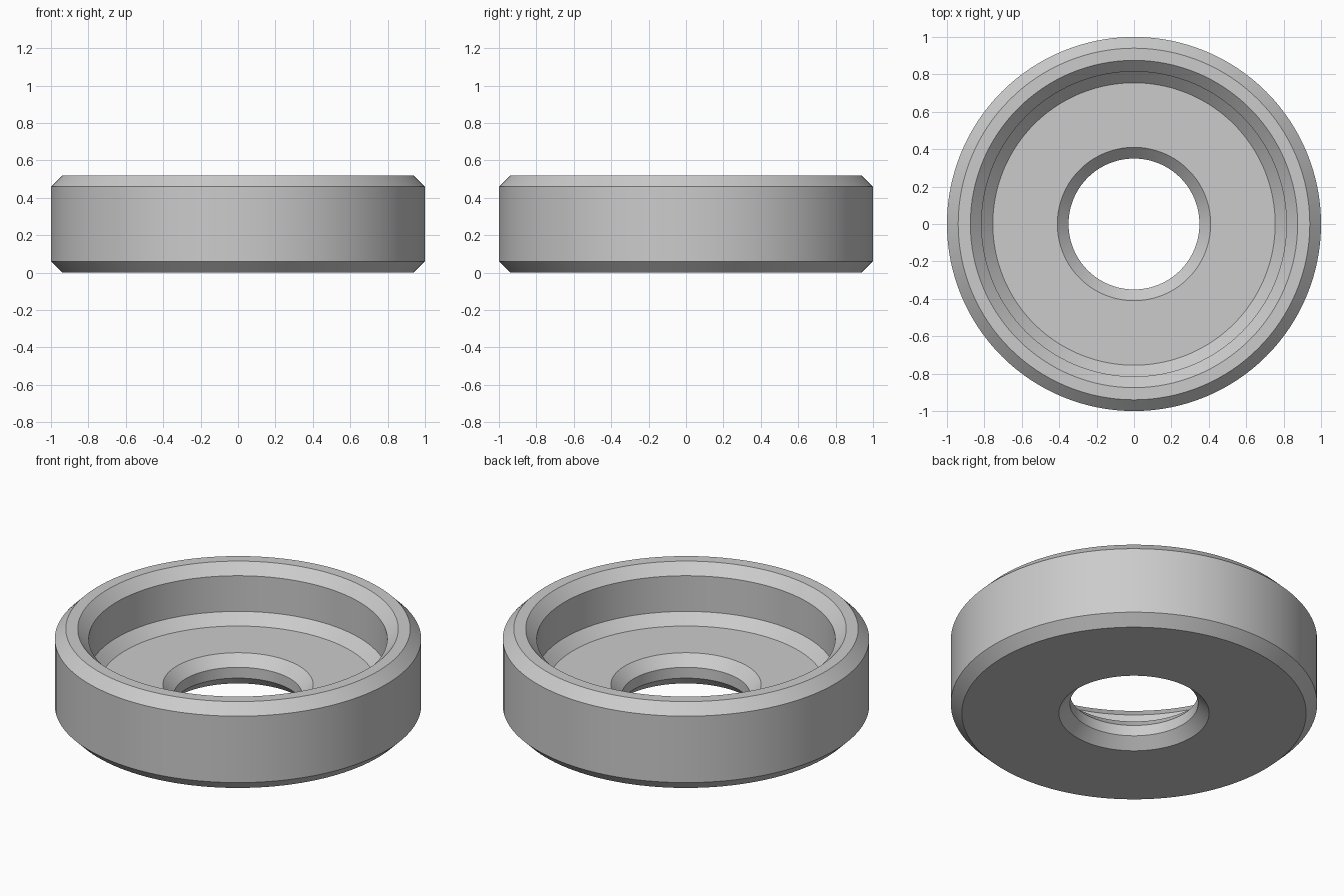
import bpy
import bmesh
import math

cube = bpy.data.objects.get("Cube")
if cube:
    bpy.data.objects.remove(cube, do_unlink=True)

SEGMENTS = 128
CH = 0.06        # chamfer used on every edge
HEIGHT = 0.52
FLOOR = 0.185    # recess floor height
OUTER, RECESS, HOLE = 1.0, 0.815, 0.35

# Closed cross-section (radius, height), from the underside outwards
profile = [
    (HOLE + CH, 0), (OUTER - CH, 0),
    (OUTER, CH), (OUTER, HEIGHT - CH),
    (OUTER - CH, HEIGHT), (RECESS + CH, HEIGHT),
    (RECESS, HEIGHT - CH), (RECESS, FLOOR + CH),
    (RECESS - CH, FLOOR), (HOLE + CH, FLOOR),
    (HOLE, FLOOR - CH), (HOLE, CH),
]

# Revolve the section into a ring
bm = bmesh.new()
rings = []
for i in range(SEGMENTS):
    a = 2 * math.pi * i / SEGMENTS
    rings.append([bm.verts.new((r * math.cos(a), r * math.sin(a), z))
                  for r, z in profile])
for i, ring in enumerate(rings):
    following = rings[(i + 1) % SEGMENTS]
    for j in range(len(profile)):
        k = (j + 1) % len(profile)
        bm.faces.new((ring[j], following[j], following[k], ring[k]))
bmesh.ops.recalc_face_normals(bm, faces=bm.faces)

mesh = bpy.data.meshes.new("recessed_ring")
bm.to_mesh(mesh)
bm.free()
body = bpy.data.objects.new("recessed_ring", mesh)
bpy.context.collection.objects.link(body)

# Plain light grey
grey = bpy.data.materials.new("light_grey")
grey.use_nodes = True
colour = (0.6, 0.6, 0.6, 1)
grey.diffuse_color = colour
for node in grey.node_tree.nodes:
    if node.type == "BSDF_PRINCIPLED":
        node.inputs["Base Color"].default_value = colour
mesh.materials.append(grey)

# Smooth round walls with crisp chamfer edges
bpy.ops.object.select_all(action="DESELECT")
body.select_set(True)
bpy.context.view_layer.objects.active = body
bpy.ops.object.shade_smooth_by_angle(angle=math.radians(30))
